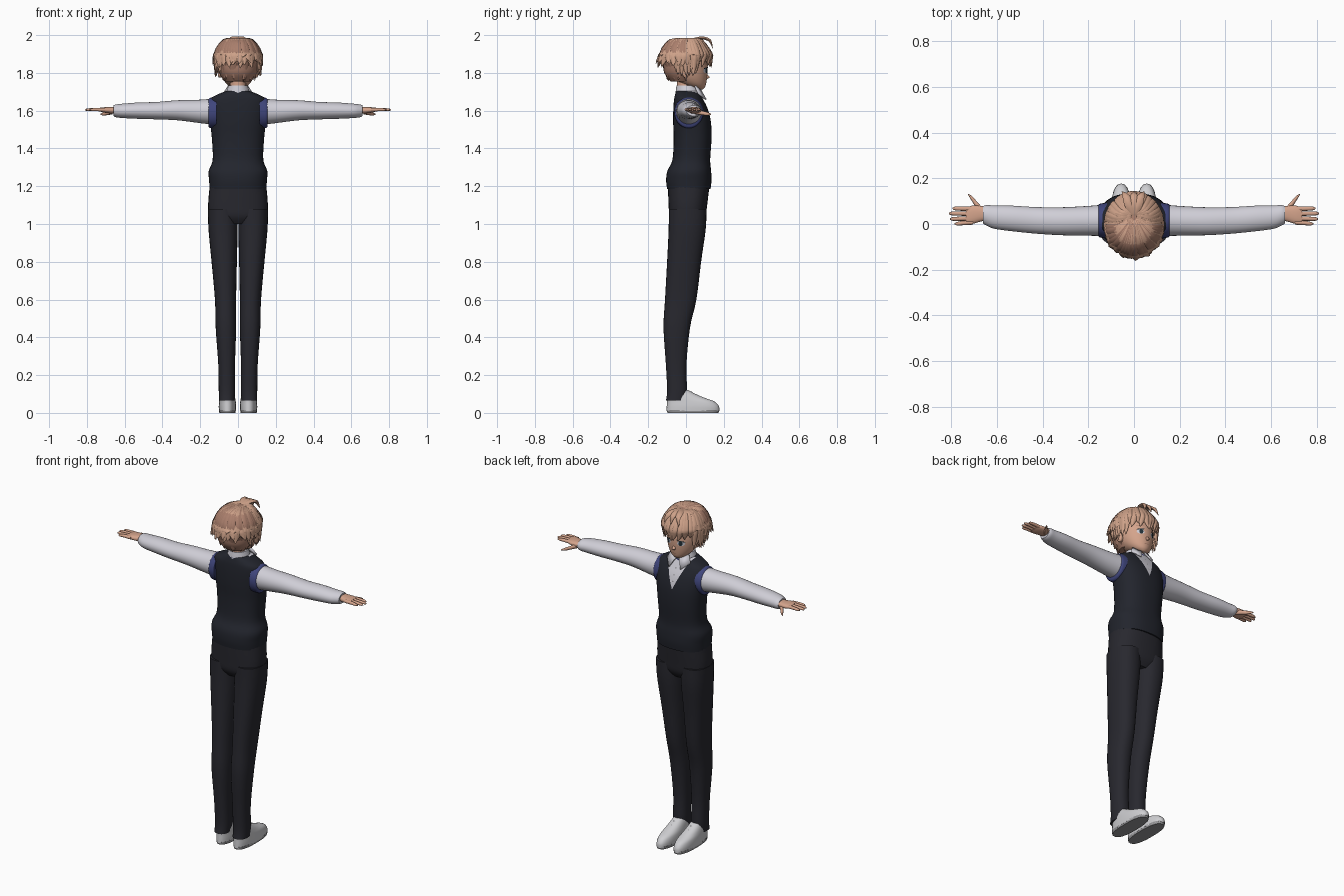
import bpy, bmesh, math, random
from mathutils import Vector as V
from mathutils.bvhtree import BVHTree

random.seed(4)
if "Cube" in bpy.data.objects:
    bpy.data.objects.remove(bpy.data.objects["Cube"])


def material(name, r, g, b):
    m = bpy.data.materials.new(name)
    m.use_nodes = True
    m.diffuse_color = (r, g, b, 1)
    bsdf = next(n for n in m.node_tree.nodes if n.type == 'BSDF_PRINCIPLED')
    bsdf.inputs["Base Color"].default_value = (r, g, b, 1)
    return m


skin = material("skin", .66, .37, .26)
hair = material("hair", .62, .36, .25)
hair_shade = material("hair_shade", .4, .21, .15)
navy = material("vest_navy", .016, .018, .026)
charcoal = material("trouser_charcoal", .021, .021, .028)
white = material("shirt_white", .63, .62, .68)
shoe_white = material("shoe_white", .62, .62, .64)
grey = material("sole_grey", .3, .3, .31)
blue = material("trim_blue", .05, .06, .2)
dark = material("eye_dark", .015, .03, .04)


def spline(rings, steps):
    """Smoothly interpolate rings, each a (centre, u, v) triple."""
    out = []
    for i in range(len(rings) - 1):
        a, b, c, d = (rings[max(0, min(len(rings) - 1, i + k))] for k in (-1, 0, 1, 2))
        for s in range(steps):
            t = s / steps
            out.append([q + t * (r - p) / 2 + t * t * (2 * p - 5 * q + 4 * r - w) / 2
                        + t ** 3 * (3 * q - p - 3 * r + w) / 2
                        for p, q, r, w in zip(a, b, c, d)])
    return out + [rings[-1]]


def add_loft(bm, rings, n=24, p=2, steps=4):
    def power(x):
        return math.copysign(abs(x) ** (2 / p), x)
    angles = [math.tau * k / n for k in range(n)]
    loops = [[bm.verts.new(c + power(math.cos(a)) * u + power(math.sin(a)) * v)
              for a in angles] for c, u, v in spline(rings, steps)]
    for lo, hi in zip(loops, loops[1:]):
        for k in range(n):
            bm.faces.new((lo[k], lo[k - 1], hi[k - 1], hi[k]))
    bm.faces.new(loops[0])
    bm.faces.new(loops[-1][::-1])


def finish(name, bm, *mats):
    bmesh.ops.recalc_face_normals(bm, faces=bm.faces)
    me = bpy.data.meshes.new(name)
    bm.to_mesh(me)
    for m in mats:
        me.materials.append(m)
    for f in me.polygons:
        f.use_smooth = True
    me.set_sharp_from_angle(angle=math.radians(50))
    ob = bpy.data.objects.new(name, me)
    bpy.context.collection.objects.link(ob)
    return ob


def loft(name, rings, mat, **kw):
    bm = bmesh.new()
    add_loft(bm, rings, **kw)
    return finish(name, bm, mat)


def level(z, rx, y, ry, x=0):
    return V((x, y, z)), V((rx, 0, 0)), V((0, ry, 0))


def upright(rows):
    return [level(*r) for r in rows]


def sideways(s, rows):
    """Rings along x: (x, y, z, ry, rz)."""
    return [(V((s * x, y, z)), V((0, ry, 0)), V((0, 0, rz))) for x, y, z, ry, rz in rows]


# Vest, with the shirt front cut in as a V
bm = bmesh.new()
add_loft(bm, upright([
    (1.185, .15, .015, .115), (1.23, .153, .015, .12), (1.28, .155, .017, .116),
    (1.34, .134, .028, .1), (1.45, .138, .035, .1), (1.54, .148, .032, .1),
    (1.61, .155, .024, .091), (1.66, .148, .014, .077), (1.685, .11, .01, .068),
    (1.705, .06, .008, .06)]), n=48, p=2.4)
for s in (1, -1):
    bmesh.ops.bisect_plane(bm, geom=bm.verts[:] + bm.edges[:] + bm.faces[:],
                           plane_co=(0, 0, 1.54), plane_no=(s * 2.3, 0, -1))
for f in bm.faces:
    c = f.calc_center_median()
    f.material_index = int(c.y > .01 and c.z - 1.54 > 2.3 * abs(c.x))
vest_tree = BVHTree.FromBMesh(bm)
finish("vest", bm, navy, white)

# Trouser hips
loft("trouser_hips", upright([(1.0, .1, .008, .07), (1.04, .148, .008, .095),
     (1.1, .158, .01, .102), (1.2, .15, .014, .11)]), charcoal, n=32, p=2.5)

# Neck, collar band and head
loft("neck", upright([(1.67, .045, 0, .047), (1.8, .042, 0, .047)]), skin)
loft("collar_band", upright([(1.67, .075, .01, .068), (1.7, .062, .008, .063),
     (1.732, .052, .004, .054)]), white)
loft("collar_trim", upright([(1.685, .085, .01, .066), (1.7, .066, .009, .064)]), blue)
bm = bmesh.new()
add_loft(bm, upright([
    (1.712, .016, .075, .014), (1.725, .042, .058, .043), (1.75, .068, .035, .073),
    (1.79, .088, .015, .098), (1.84, .096, .008, .105), (1.9, .09, 0, .1),
    (1.96, .05, 0, .06)]), n=40)
head_tree = BVHTree.FromBMesh(bm)
finish("head", bm, skin)
loft("nose", [(V((0, .1, 1.795)), V((.006, 0, 0)), V((0, .006, 0))),
              (V((0, .113, 1.777)), V((.01, 0, 0)), V((0, .013, 0))),
              (V((0, .108, 1.768)), V((.004, 0, 0)), V((0, .004, 0)))], skin, n=10)


def decal(name, tree, x, z, rx, rz, mat, lift=.002, tilt=0):
    """Thin elliptical plate laid on the front of a surface."""
    bm = bmesh.new()

    def put(px, pz):
        hit = tree.ray_cast(V((px, 1, pz)), V((0, -1, 0)))[0]
        return bm.verts.new(hit + V((0, lift, 0)))
    mid = put(x, z)
    ring = []
    for k in range(16):
        a = math.tau * k / 16
        dx = rx * math.cos(a)
        ring.append(put(x + dx, z + rz * math.sin(a) + tilt * dx))
    for k in range(16):
        bm.faces.new((mid, ring[k], ring[k - 1]))
    finish(name, bm, mat)


decal("mouth", head_tree, 0, 1.747, .017, .0018, hair_shade)
for k in range(3):
    decal("shirt_button", vest_tree, 0, 1.585 + .035 * k, .004, .004, grey)

# Parts made once for each side
for s, side in ((1, "left_"), (-1, "right_")):
    decal(side + "eye_white", head_tree, s * .04, 1.812, .019, .014, white)
    decal(side + "iris", head_tree, s * .039, 1.812, .01, .0135, dark, .004)
    decal(side + "upper_lash", head_tree, s * .041, 1.826, .021, .003, dark, .005, -s * .15)
    decal(side + "eyebrow", head_tree, s * .042, 1.847, .021, .003, hair_shade, .003, -s * .1)
    loft(side + "ear", sideways(s, [(.08, 0, 1.8, .012, .022), (.1, -.003, 1.803, .018, .029),
         (.107, -.006, 1.806, .01, .02)]), skin, n=14)

    # Collar wing
    bm = bmesh.new()
    corners = [(.004, .07, 1.715), (.052, .045, 1.728), (.075, .062, 1.69), (.036, .103, 1.655)]
    bm.faces.new([bm.verts.new((s * x, y, z)) for x, y, z in corners])
    wing = finish(side + "collar_wing", bm, white)
    wing.modifiers.new("thickness", 'SOLIDIFY').thickness = .008

    # Armhole trim, sleeve and cuff
    loft(side + "armhole_trim", sideways(s, [(.115, .015, 1.59, .078, .084),
         (.148, .015, 1.588, .074, .08), (.157, .015, 1.588, .066, .071)]), blue, n=28)
    loft(side + "sleeve", sideways(s, [
        (.12, .016, 1.595, .07, .07), (.2, .014, 1.596, .065, .062),
        (.32, .012, 1.602, .061, .053), (.43, .016, 1.6, .058, .046),
        (.53, .024, 1.6, .056, .043), (.61, .03, 1.599, .051, .038),
        (.645, .038, 1.599, .045, .034), (.66, .04, 1.6, .038, .028)]), white, n=28)

    # Hand with four fingers and a thumb
    loft(side + "palm", sideways(s, [(.64, .045, 1.602, .028, .018), (.67, .045, 1.602, .034, .017),
         (.71, .04, 1.604, .04, .014), (.735, .036, 1.606, .034, .009)]), skin, p=2.4)
    for name, y0, y1, tip in (("index", .066, .068, .795), ("middle", .045, .046, .81),
                              ("ring", .025, .022, .806), ("little", .007, .001, .785)):
        loft(side + name + "_finger", sideways(s, [
            (.705, y0, 1.605, .01, .01), (.75, (y0 + y1) / 2, 1.606, .0095, .009),
            (tip - .012, y1, 1.605, .008, .007), (tip, y1, 1.604, .002, .002)]), skin, n=10)
    loft(side + "thumb", sideways(s, [
        (.665, .055, 1.595, .018, .015), (.69, .085, 1.588, .016, .011),
        (.71, .112, 1.583, .011, .009), (.727, .131, 1.581, .002, .003)]), skin, n=12)

    # Trouser leg
    loft(side + "trouser_leg", upright([(z, r, y, ry, s * x) for z, x, r, y, ry in (
        (.065, .06, .041, -.054, .052), (.12, .059, .043, -.047, .053),
        (.25, .06, .044, -.052, .054), (.45, .064, .054, -.049, .07),
        (.6, .066, .056, -.028, .083), (.8, .073, .067, -.01, .09),
        (.97, .079, .077, .006, .098), (1.08, .082, .077, .009, .1))]),
        charcoal, n=28, p=2.3)

    # Shoe, sole and laces
    x = s * .056
    loft(side + "sole", upright([(0, .043, .037, .135, x), (.016, .045, .037, .139, x)]),
         grey, p=2.5, steps=1)
    loft(side + "shoe", upright([
        (.01, .045, .037, .14, x), (.035, .046, .036, .138, x), (.06, .044, .025, .126, x),
        (.08, .041, -.002, .1, x), (.1, .037, -.022, .073, x), (.122, .03, -.035, .045, x)]),
         shoe_white, n=28, p=2.3)
    for k in range(3):
        y, z = .028 + .026 * k, .108 - .014 * k
        loft(side + "lace", [(V((x + d, y, z - abs(d) * .3)), V((0, .005, 0)), V((0, 0, .005)))
                             for d in (-.022, 0, .022)], shoe_white, n=8)

# Hair cap, open at the face
bm = bmesh.new()
add_loft(bm, upright([
    (1.755, .07, -.02, .062), (1.8, .1, -.015, .1), (1.86, .113, 0, .122),
    (1.92, .106, 0, .12), (1.96, .078, 0, .092), (1.984, .035, .01, .04)]), n=40)
bmesh.ops.delete(bm, context='FACES', geom=[
    f for f in bm.faces if f.calc_center_median().y > .01 and f.calc_center_median().z < 1.875])
finish("hair_cap", bm, hair_shade)


def lock(bm, points, width, thick):
    """Tapered strand through (point, outward direction, relative size)."""
    rings = []
    for co, out, size in points:
        across = out.cross(V((0, 0, 1))).normalized()
        lift = (out + V((0, 0, 1.2 * max(0, (co.z - 1.9) / .1)))).normalized()
        rings.append((co, across * width * size, lift * thick * size))
    add_loft(bm, rings, n=6, steps=3)


def hair_layer(name, count, start, end, reach, tip_z, width, mat):
    """Locks falling from the crown, between two angles from the front."""
    bm = bmesh.new()
    for k in range(count):
        a = math.radians(start + (end - start) * (k + .5) / count + random.uniform(-4, 4))
        out = V((math.sin(a), math.cos(a), 0))
        back = max(0, -out.y)
        r = 1 / math.hypot(out.x / .116, out.y / .129)
        z = tip_z + random.uniform(-.016, .016)
        tip = r * (reach + .12 * back * (reach > 1)) + random.uniform(-.006, .006)
        sway = V((out.y, -out.x, 0)) * random.uniform(-.018, .018)
        lock(bm, [(V((0, .03, 1.982)) + out * .01, out, .4),
                  (out * r * .62 + V((0, 0, 1.972)), out, .8),
                  (out * r + V((0, 0, 1.905)), out, 1),
                  (out * (r + tip) / 2 + V((0, 0, (1.905 + z) / 2)) + sway * .3, out, .8),
                  (out * tip + V((0, 0, z)) + sway, out, .06)], width, .013)
    finish(name, bm, mat)


hair_layer("nape_hair", 18, 95, 265, .76, 1.77, .024, hair_shade)
hair_layer("side_hair", 14, 60, 120, 1.0, 1.795, .02, hair)
hair_layer("side_hair", 14, 240, 300, 1.0, 1.795, .02, hair)
hair_layer("back_hair", 34, 85, 275, 1.08, 1.84, .024, hair)
hair_layer("upper_hair", 26, 60, 300, 1.03, 1.87, .024, hair)
hair_layer("fringe", 13, -62, 62, 1.0, 1.845, .02, hair)

# Curling tufts over the forehead
bm = bmesh.new()
for x in (-.035, 0, .03):
    path = ((0, .03, 1.98, .5), (x * .6, .08, 1.986, 1), (x, .125, 1.972, .8), (x * 1.5, .142, 1.93, .08))
    lock(bm, [(V((a, b, c)), V((0, 1, 0)), d) for a, b, c, d in path], .02, .011)
finish("hair_tufts", bm, hair)
